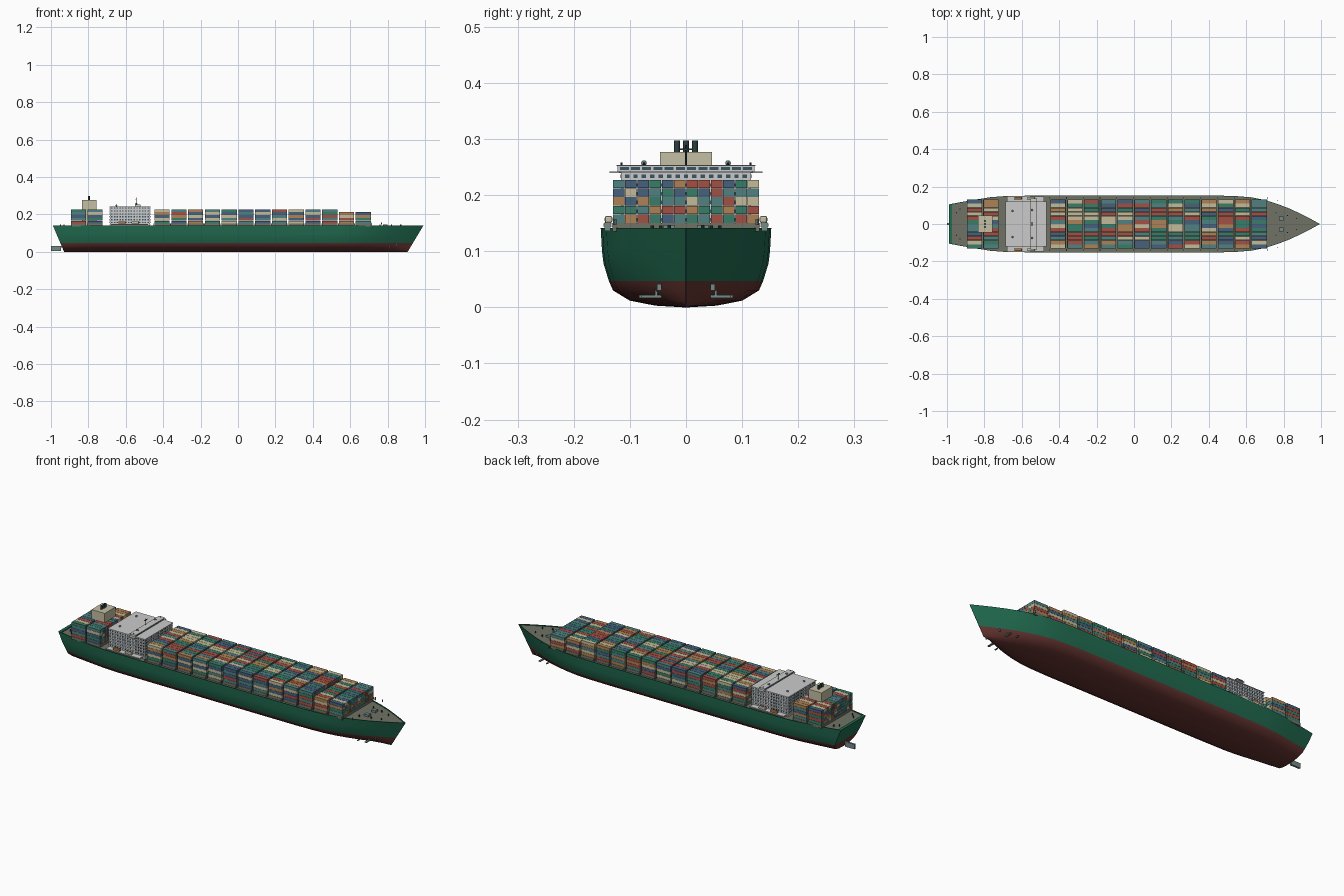
import bpy, bmesh, math, random
from mathutils import Matrix, Vector

if "Cube" in bpy.data.objects:
    bpy.data.objects.remove(bpy.data.objects["Cube"])
random.seed(4)

def mat(name, r, g, b):
    m = bpy.data.materials.new(name)
    m.diffuse_color = (r, g, b, 1)
    m.use_nodes = True
    m.node_tree.nodes["Principled BSDF"].inputs["Base Color"].default_value = m.diffuse_color
    return m

GREEN = mat("hull_green", .015, .145, .08)
RED = mat("bottom_red", .13, .035, .03)
DECK = mat("deck_grey", .16, .17, .13)
WHITE = mat("house_white", .62, .64, .62)
GLASS = mat("dark_glass", .04, .09, .12)
CREAM = mat("cream", .55, .52, .37)
DARK = mat("dark_pipe", .025, .05, .05)
STEEL = mat("steel", .17, .26, .25)
ORANGE = mat("boat_orange", .45, .17, .05)
CARGO = [mat("cargo_blue", .06, .12, .2), mat("cargo_green", .04, .2, .14), mat("cargo_red", .36, .08, .06),
         mat("cargo_beige", .55, .5, .32), mat("cargo_tan", .42, .22, .09), mat("cargo_teal", .08, .22, .22)]

def finish(name, bm, mats):
    me = bpy.data.meshes.new(name)
    bm.normal_update()
    bm.to_mesh(me)
    bm.free()
    for m in mats:
        me.materials.append(m)
    ob = bpy.data.objects.new(name, me)
    bpy.context.collection.objects.link(ob)
    return ob

def add_box(bm, x0, x1, y0, y1, z0, z1, mi=0):
    M = Matrix.Translation(((x0+x1)/2, (y0+y1)/2, (z0+z1)/2)) @ Matrix.Diagonal((x1-x0, y1-y0, z1-z0, 1))
    for v in bmesh.ops.create_cube(bm, size=1, matrix=M)['verts']:
        for f in v.link_faces:
            f.material_index = mi

def boxes(name, lst, *mats):
    bm = bmesh.new()
    for b in lst:
        add_box(bm, *b)
    return finish(name, bm, mats)

def cyls(name, lst, m, seg=12):
    # each entry: x, y, z0, z1, radius
    bm = bmesh.new()
    for x, y, z0, z1, r in lst:
        bmesh.ops.create_cone(bm, cap_ends=True, segments=seg, radius1=r, radius2=r, depth=z1-z0,
                              matrix=Matrix.Translation((x, y, (z0+z1)/2)))
    return finish(name, bm, [m])

# Hull: deck outline scaled by a midship section, with raked ends
TOP = .141
PLAN = [(-.99, .105), (-.92, .118), (-.85, .130), (-.77, .143), (-.68, .150), (-.5, .152), (0, .152), (.45, .152),
        (.55, .149), (.63, .142), (.7, .128), (.77, .106), (.83, .083), (.89, .055), (.945, .027), (.992, .0008)]
SECTION = [(0, .03), (.003, .36), (.012, .66), (.03, .855), (.047, .905), (.078, .967), (.10, .985), (TOP, 1)]

def hull_x(x, z):
    u = (x + .99) / 1.982
    k = 1 - z / TOP
    return (-.99 + .06*k) * (1-u) + (.992 - .085*k) * u

bm = bmesh.new()
loops = []
for z, s in SECTION:
    port = [bm.verts.new((hull_x(x, z), w*s, z)) for x, w in PLAN]
    star = [bm.verts.new((hull_x(x, z), -w*s, z)) for x, w in reversed(PLAN)]
    loops.append(port + star)
# inner lip of the bulwark
for z in (TOP, .136):
    inner = [(min(max(x, -.974), .984), max(w-.003, .0005)) for x, w in PLAN]
    loops.append([bm.verts.new((x, w, z)) for x, w in inner] + [bm.verts.new((x, -w, z)) for x, w in reversed(inner)])
for a, b in zip(loops, loops[1:]):
    for i in range(len(a)):
        j = (i+1) % len(a)
        f = bm.faces.new((a[i], b[i], b[j], a[j]))
        f.material_index = 1 if f.calc_center_median().z < .047 else 0
bm.faces.new(loops[0]).material_index = 1
bm.faces.new(loops[-1]).material_index = 2
bmesh.ops.recalc_face_normals(bm, faces=bm.faces)
hull = finish("hull", bm, [GREEN, RED, DECK])
bpy.context.view_layer.objects.active = hull
hull.select_set(True)
bpy.ops.object.shade_smooth_by_angle(angle=math.radians(35))
hull.select_set(False)

# Rudder at the stern
boxes("rudder", [(-1, -.945, -.005, .005, .004, .03), (-.962, -.925, -.004, .004, .022, .032)], STEEL)

# Container stacks on hatch covers
def stack(name, x0, x1, tiers, skip=0):
    bm = bmesh.new()
    pitch, h, base = .0218, .0155, .1505
    last = None
    for c in range(12):
        y = (c-6)*pitch
        if abs(y + pitch/2) < skip:
            continue
        for t in range(tiers):
            col = random.choice([i for i in range(6) if i != last])
            last = col
            add_box(bm, x0, x1, y+.0006, y+pitch-.0006, base+t*h, base+(t+1)*h-.0007, col)
    finish(name, bm, CARGO)
    boxes(name + "_hatch", [(x0-.001, x1+.001, -.131, .131, .135, .150)], DECK)

for b in range(13):
    x = -.446 + b*.0896
    stack(f"container_bay_{b+1}", x, x+.081, 5 if b < 11 else 4)
for b, x in enumerate((-.893, -.805)):
    stack(f"aft_container_bay_{b+1}", x, x+.08, 5)

# Lashing bridges between the bays
boxes("lashing_bridges", [(-.446+b*.0896-.006, -.446+b*.0896-.0025, s*.14-.005, s*.14+.005, .136, .151)
                          for b in range(14) for s in (-1, 1)], STEEL)

# Accommodation block with floor slabs and window rows
X0, X1, HW = -.685, -.470, .116
parts = [(X0, X1, -HW, HW, .135, .242, 0)]
for i in range(6):
    z = .150 + i*.0155
    parts.append((X0-.002, X1+.002, -HW-.002, HW+.002, z-.0035, z-.002, 0))
    for k in range(14):
        x = X0 + .010 + k*.015
        for s in (-1, 1):
            parts.append((x-.004, x+.004, s*HW-.001, s*HW+.001, z+.003, z+.009, 1))
    for k in range(15):
        y = -.105 + k*.015
        for x in (X0, X1):
            parts.append((x-.001, x+.001, y-.004, y+.004, z+.003, z+.009, 1))
parts.append((X0-.003, X1+.003, -HW-.003, HW+.003, .240, .243, 0))
boxes("accommodation_block", parts, WHITE, GLASS)

# Navigation bridge with wings
parts = [(-.553, -.519, -.136, .136, .239, .242, 0), (-.550, -.522, -.122, .122, .242, .252, 0),
         (-.554, -.518, -.124, .124, .252, .254, 0)]
for k in range(12):
    y = -.11 + k*.02
    for x in (-.550, -.522):
        parts.append((x-.001, x+.001, y-.008, y+.008, .2445, .2505, 1))
boxes("navigation_bridge", parts, WHITE, GLASS)

# Roof masts and radomes
cyls("roof_masts", [(-.545, 0, .25, .289, .0015)] + [(-.537, s*y, .253, .258, .0015) for s in (-1, 1) for y in (.075, .115)], DARK, 8)
boxes("radar_bar", [(-.547, -.543, -.012, .012, .280, .283)], DARK)
bm = bmesh.new()
for x, y in ((-.65, .07), (-.65, -.07), (-.545, .075), (-.545, -.075)):
    z = .247 if x < -.6 else .257
    bmesh.ops.create_uvsphere(bm, u_segments=10, v_segments=6, radius=.005, matrix=Matrix.Translation((x, y, z)))
finish("radomes", bm, [STEEL])

# Funnel with three exhaust pipes
boxes("funnel", [(-.835, -.757, -.046, .046, .135, .277)], CREAM)
cyls("exhaust_pipes", [(-.797, y, .27, .297, .005) for y in (-.016, 0, .016)], DARK)

# Lifeboats and their cradles
for s, side in ((1, "port"), (-1, "starboard")):
    for x, m, n in ((-.62, ORANGE, "fore"), (-.55, CREAM, "aft")):
        ob = boxes(f"lifeboat_{n}_{side}", [(x-.02, x+.02, s*.138-.007, s*.138+.007, .150, .163)], m)
        bv = ob.modifiers.new("round", 'BEVEL')
        bv.width, bv.segments = .004, 2
    boxes(f"boat_deck_{side}", [(-.68, -.48, s*.132-.015, s*.132+.015, .144, .149)], WHITE)

# Anchors near the bow foot
for s, side in ((1, "port"), (-1, "starboard")):
    boxes(f"anchor_{side}", [(.808, .814, s*.053-.002, s*.053+.002, .018, .048),
                             (.806, .816, s*.062-.018, s*.062+.018, .017, .022),
                             (.764, .770, s*.076-.008, s*.076+.008, .017, .022),
                             (.846, .852, s*.048-.004, s*.048+.004, .030, .042)], STEEL)

# Foredeck fittings: bollards, winches and edge posts
cyls("bollards", [(x, s*y, .136, .146, .003) for x, y in ((.76, .06), (.82, .045), (.87, .03), (-.93, .08), (-.95, .06))
                  for s in (-1, 1)], DARK, 8)
boxes("winches", [(.775, .80, s*.03-.01, s*.03+.01, .136, .147) for s in (-1, 1)], STEEL)
cyls("mooring_posts", [(x, s*.127, .147, .157, .003) for x in (.712, .767) for s in (-1, 1)], STEEL, 8)
